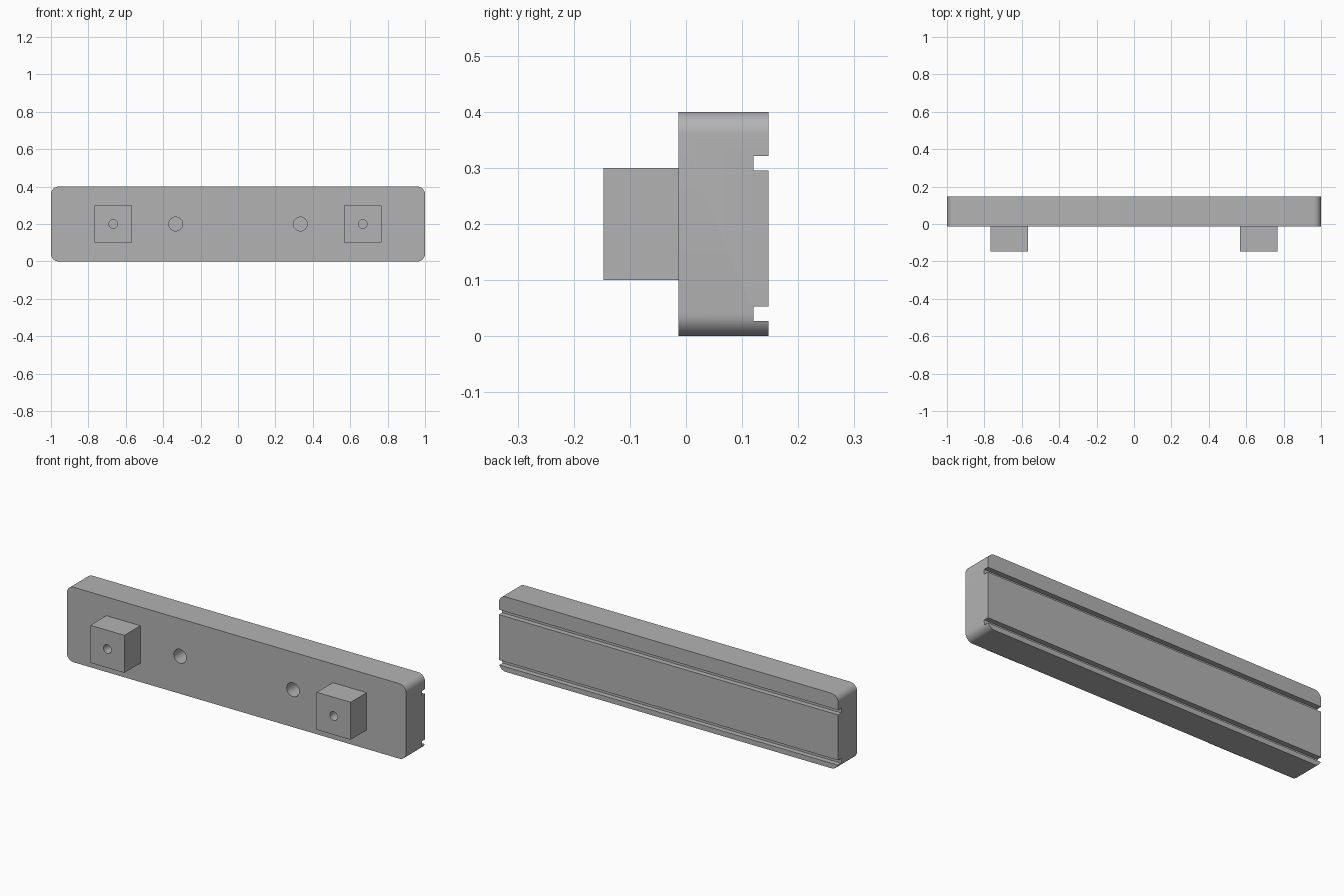
import bpy
import bmesh
import math
from mathutils import Matrix, Vector

default = bpy.data.objects.get("Cube")
if default:
    bpy.data.objects.remove(default, do_unlink=True)

grey = bpy.data.materials.new("plain grey")
grey.diffuse_color = (0.45, 0.45, 0.45, 1)
grey.use_nodes = True
grey.node_tree.nodes["Principled BSDF"].inputs["Base Color"].default_value = grey.diffuse_color


def make_object(name, bm):
    mesh = bpy.data.meshes.new(name)
    bm.to_mesh(mesh)
    bm.free()
    mesh.materials.append(grey)
    obj = bpy.data.objects.new(name, mesh)
    bpy.context.collection.objects.link(obj)
    return obj


def box(name, low, high, corner=0):
    """Box between two corners, optionally with its front-to-back edges rounded."""
    low, high = Vector(low), Vector(high)
    bm = bmesh.new()
    bmesh.ops.create_cube(bm, size=1)
    bmesh.ops.scale(bm, vec=high - low, verts=bm.verts)
    bmesh.ops.translate(bm, vec=(low + high) / 2, verts=bm.verts)
    if corner:
        edges = [e for e in bm.edges
                 if abs(e.verts[0].co.y - e.verts[1].co.y) > 0.01]
        bmesh.ops.bevel(bm, geom=edges, offset=corner, segments=8,
                        profile=0.5, affect='EDGES')
    return make_object(name, bm)


def rod(name, x, z, radius, front, back):
    """Cylinder running front to back."""
    bm = bmesh.new()
    bmesh.ops.create_cone(bm, cap_ends=True, segments=32, radius1=radius,
                          radius2=radius, depth=back - front)
    bmesh.ops.rotate(bm, matrix=Matrix.Rotation(math.pi / 2, 3, 'X'), verts=bm.verts)
    bmesh.ops.translate(bm, vec=(x, (front + back) / 2, z), verts=bm.verts)
    return make_object(name, bm)


def cut(target, cutter):
    cutter.hide_render = True
    mod = target.modifiers.new("cut", 'BOOLEAN')
    mod.operation = 'DIFFERENCE'
    mod.solver = 'EXACT'
    mod.object = cutter
    bpy.context.view_layer.objects.active = target
    bpy.ops.object.modifier_apply(modifier=mod.name)
    bpy.data.objects.remove(cutter, do_unlink=True)


def smooth(obj):
    bpy.ops.object.select_all(action='DESELECT')
    obj.select_set(True)
    bpy.context.view_layer.objects.active = obj
    bpy.ops.object.shade_smooth_by_angle(angle=math.radians(30))


FRONT, FACE, BACK = -0.147, -0.013, 0.147

# Long plate with rounded corners
plate = box("mounting_plate", (-1, FACE, 0), (1, BACK, 0.4), corner=0.04)

# Two grooves along the back
for z in (0.027, 0.295):
    cut(plate, box("groove_cutter", (-1.1, 0.12, z), (1.1, 0.2, z + 0.026)))

for side, sign in (("left", 1), ("right", -1)):
    # Blind hole in the plate
    cut(plate, rod("hole_cutter", sign * 0.333, 0.2, 0.037, -0.1, 0.1))

    # Square block with a pilot hole
    x = sign * 0.667
    block = box(side + "_block", (x - 0.1, FRONT, 0.1), (x + 0.1, FACE, 0.3))
    cut(block, rod("pilot_cutter", x, 0.2, 0.023, -0.2, -0.03))
    smooth(block)

smooth(plate)
